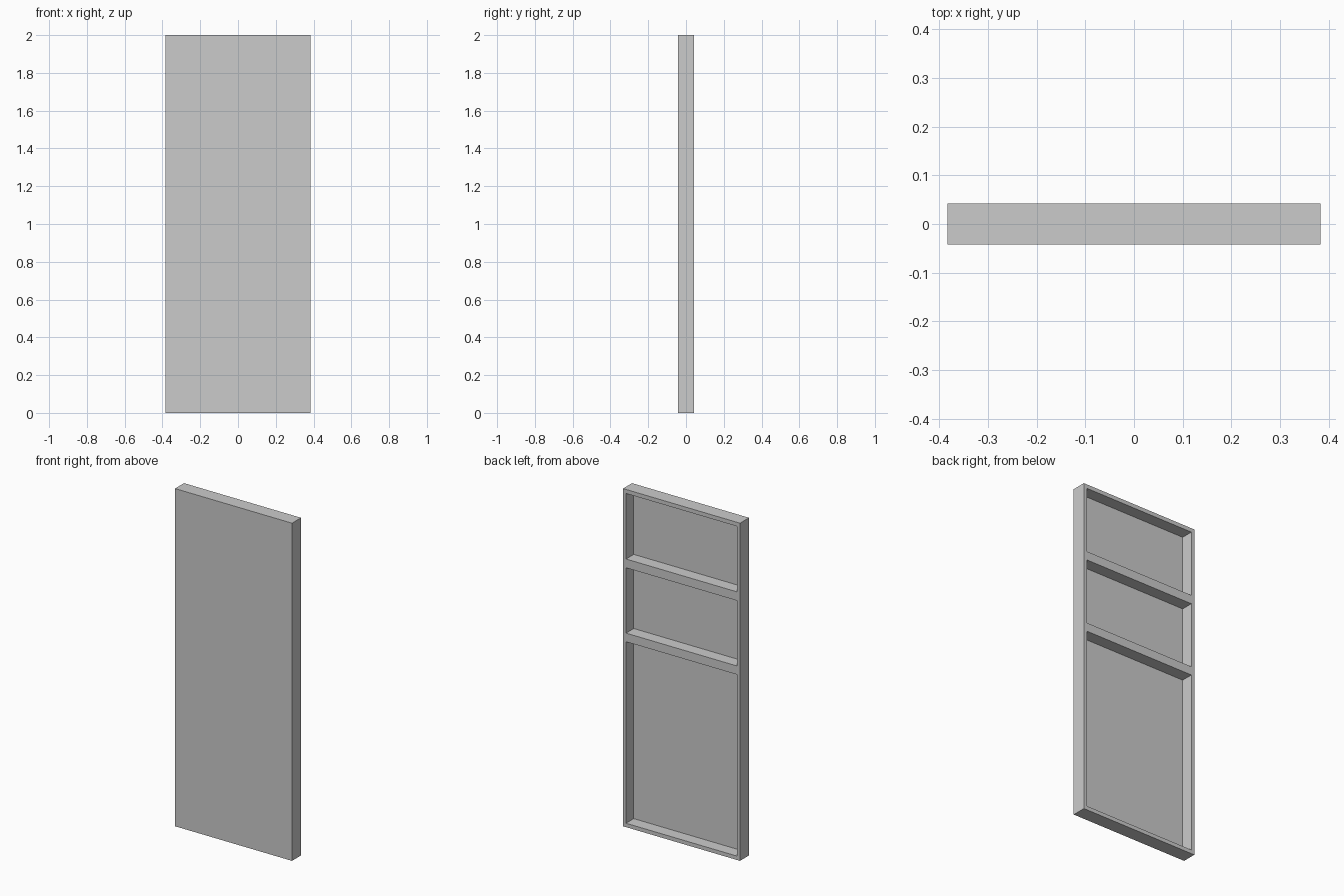
import bpy

if "Cube" in bpy.data.objects:
    bpy.data.objects.remove(bpy.data.objects["Cube"])

W, D, H = 0.767, 0.084, 2.0
SKIN = 0.012          # front sheet thickness
STILE = 0.02          # side frame width


def box(name, x, y, z):
    """Axis-aligned box from (min, max) ranges."""
    bpy.ops.mesh.primitive_cube_add(
        size=1, location=[(a + b) / 2 for a, b in (x, y, z)])
    ob = bpy.context.object
    ob.name = name
    ob.scale = [b - a for a, b in (x, y, z)]
    bpy.ops.object.transform_apply(location=True, rotation=False, scale=True)
    return ob


# Solid panel body
panel = box("door_panel", (-W / 2, W / 2), (-D / 2, D / 2), (0, H))

# Three open bays cut into the back, leaving stiles and rails
for bottom, top in [(0.023, 1.098), (1.149, 1.536), (1.588, 1.976)]:
    cutter = box("bay_cutter", (-W / 2 + STILE, W / 2 - STILE),
                 (-D / 2 + SKIN, D), (bottom, top))
    cutter.hide_render = True
    mod = panel.modifiers.new("bay", 'BOOLEAN')
    mod.operation = 'DIFFERENCE'
    mod.solver = 'EXACT'
    mod.object = cutter
    bpy.context.view_layer.objects.active = panel
    bpy.ops.object.modifier_apply(modifier=mod.name)
    bpy.data.objects.remove(cutter)
